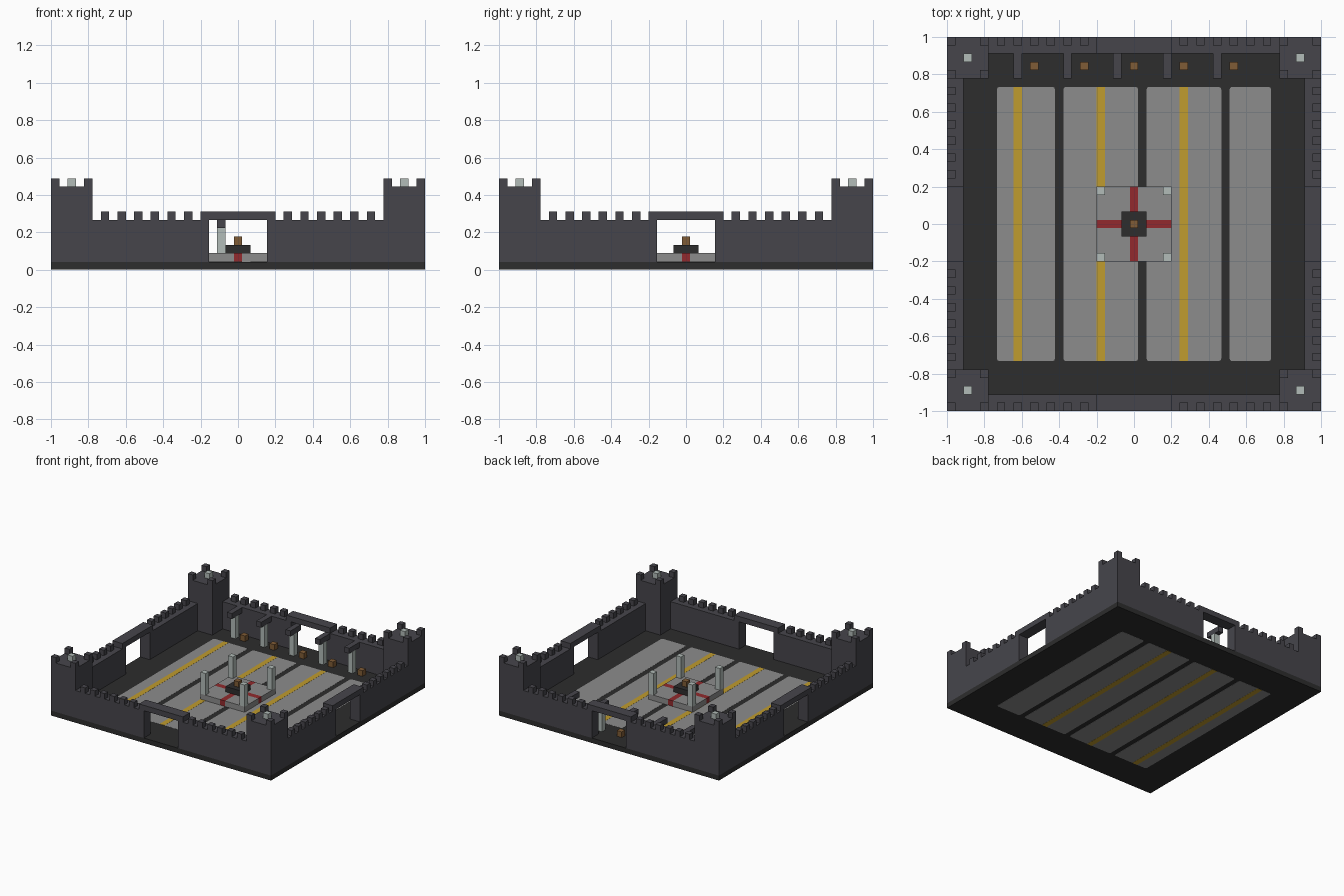
import bpy
import bmesh
from math import pi
from mathutils import Matrix, Vector

if "Cube" in bpy.data.objects:
    bpy.data.objects.remove(bpy.data.objects["Cube"])

U = 2 / 45      # one block; the model is 45 blocks wide
EPS = 0.001     # layer offset for inlaid floor colours


def material(name, srgb):
    col = tuple((c / 255 / 12.92) if c < 11 else ((c / 255 + 0.055) / 1.055) ** 2.4
                for c in srgb) + (1.0,)
    m = bpy.data.materials.new(name)
    m.use_nodes = True
    m.diffuse_color = col
    m.node_tree.nodes["Principled BSDF"].inputs["Base Color"].default_value = col
    return m


WALL = material("wall_slate", (70, 69, 75))
DARK = material("dark_stone", (45, 45, 45))
PAVE = material("paving_grey", (140, 140, 140))
GOLD = material("gold_stripe", (192, 156, 46))
RED = material("red_inlay", (146, 42, 45))
WOOD = material("brown_wood", (128, 92, 54))
PALE = material("pale_stone", (178, 188, 184))


def build(name, boxes, mat, turns=(0,), bevel=0.0):
    """Boxes are (x0, x1, y0, y1, z0, z1) in blocks from the centre, repeated
    at each quarter turn."""
    bm = bmesh.new()
    for turn in turns:
        spin = Matrix.Rotation(turn * pi / 2, 4, "Z")
        for x0, x1, y0, y1, z0, z1 in boxes:
            mid = Vector((x0 + x1, y0 + y1, z0 + z1)) * U / 2
            size = Vector((x1 - x0, y1 - y0, z1 - z0)) * U
            bmesh.ops.create_cube(bm, size=1, matrix=spin @ Matrix.Translation(mid)
                                  @ Matrix.Diagonal(size).to_4x4())
    if bevel:
        upright = [e for e in bm.edges
                   if abs(e.verts[0].co.z - e.verts[1].co.z) > U / 2]
        bmesh.ops.bevel(bm, geom=upright, offset=bevel, segments=2,
                        profile=0.5, affect="EDGES")
    me = bpy.data.meshes.new(name)
    bm.to_mesh(me)
    bm.free()
    me.materials.append(mat)
    ob = bpy.data.objects.new(name, me)
    bpy.context.collection.objects.link(ob)


H = 22.5            # half width in blocks
ALL = range(4)
e = EPS / U

# Floor slab with paving and gold lines showing on both faces
build("floor_slab", [(-H, H, -H, H, 2 * e, 1 - 2 * e)], DARK)
strips = [(-16.5, -9.5), (-8.5, 0.5), (1.5, 10.5), (11.5, 16.5)]
build("paving_strips", [(a, b, -16.5, 16.5, e, 1 - e) for a, b in strips], PAVE, bevel=0.014)
build("gold_lines", [(x, x + 1, -16.5, 16.5, 0, 1) for x in (-14.5, -4.5, 5.5)], GOLD)

# Walls with a gate in the middle of every side
build("outer_walls", [(s * 10.5 - 7, s * 10.5 + 7, -H, -H + 2, 1 - 2 * e, 6)
                      for s in (-1, 1)], WALL, ALL)
build("gate_lintels", [(-4.5, 4.5, -H, -H + 2, 6, 7)], WALL, ALL)
merlon_x = [s * (6 + 2 * i) for s in (-1, 1) for i in range(6)]
build("wall_merlons", [(x - 0.5, x + 0.5, -H, -H + 1, 6, 7) for x in merlon_x], WALL, ALL)

# Corner towers
T = -H + 5
build("corner_towers", [(-H, T, -H, T, 1 - 2 * e, 10)], WALL, ALL)
build("tower_merlons", [(x, x + 1, y, y + 1, 10, 11) for x in (-H, T - 1)
                        for y in (-H, T - 1)], WALL, ALL)
build("tower_lamps", [(-H + 2, -H + 3, -H + 2, -H + 3, 10, 11)], PALE, ALL)

# Row of posts with cross arms, and crates between them, along the back wall
posts = [-14 + 6 * i for i in range(5)]
build("back_posts", [(x - 0.5, x + 0.5, 18.5, 19.5, 1 - 2 * e, 5) for x in posts], PALE)
build("post_arms", [(x - 0.5, x + 0.5, 17.5, 20.5, 5, 6) for x in posts], WALL)
build("crates", [(x + 1.5, x + 2.5, 18.5, 19.5, 1 - 2 * e, 2) for x in posts], WOOD)

# Central platform: four quarters divided by a red cross
build("platform", [(0.5, 4.5, 0.5, 4.5, 1 - 2 * e, 2)], PAVE, ALL)
build("red_cross", [(0.5, 4.5, -0.5, 0.5, 1 - 2 * e, 2)], RED, ALL)
build("platform_pillars", [(3.5, 4.5, 3.5, 4.5, 2, 6)], PALE, ALL)
build("altar", [(-1.5, 1.5, -1.5, 1.5, 2, 3)], DARK)
build("altar_block", [(-0.5, 0.5, -0.5, 0.5, 3, 4)], WOOD)
